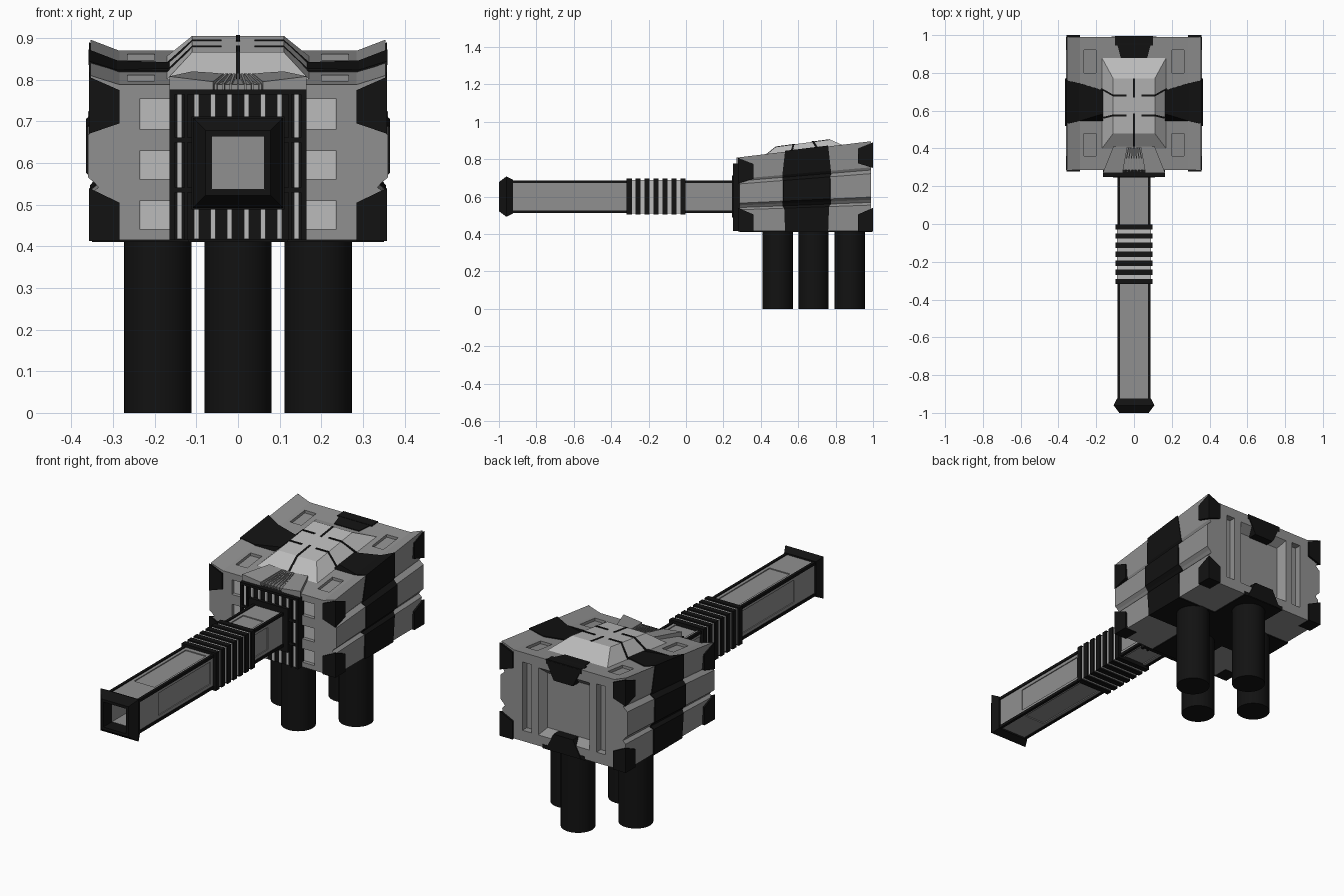
import bpy, bmesh, math
from mathutils import Vector

if "Cube" in bpy.data.objects:
    bpy.data.objects.remove(bpy.data.objects["Cube"])


def mat(name, v):
    m = bpy.data.materials.new(name)
    m.diffuse_color = (v, v, v, 1)
    m.use_nodes = True
    m.node_tree.nodes["Principled BSDF"].inputs["Base Color"].default_value = m.diffuse_color
    return m


BLACK, MID, LIGHT = mat("black", 0.006), mat("mid_grey", 0.28), mat("light_grey", 0.5)


def finish(name, bm, m):
    bmesh.ops.recalc_face_normals(bm, faces=bm.faces)
    me = bpy.data.meshes.new(name)
    bm.to_mesh(me)
    bm.free()
    ob = bpy.data.objects.new(name, me)
    bpy.context.collection.objects.link(ob)
    if m:
        me.materials.append(m)
    return ob


def add_loft(bm, rings, closed=False):
    vs = [[bm.verts.new(p) for p in r] for r in rings]
    n = len(vs[0])
    pairs = list(zip(vs, vs[1:])) + ([(vs[-1], vs[0])] if closed else [])
    for a, b in pairs:
        for i in range(n):
            j = (i + 1) % n
            bm.faces.new((a[i], a[j], b[j], b[i]))
    if not closed:
        bm.faces.new(vs[0])
        bm.faces.new(vs[-1])


def lofts(name, ring_sets, m=None, closed=False):
    bm = bmesh.new()
    for rings in ring_sets:
        add_loft(bm, rings, closed)
    return finish(name, bm, m)


def box(x0, x1, y0, y1, z0, z1):
    return [[(x0, y0, z), (x1, y0, z), (x1, y1, z), (x0, y1, z)] for z in (z0, z1)]


def cut(target, cutter):
    mod = target.modifiers.new("recess", 'BOOLEAN')
    mod.object, mod.operation, mod.solver = cutter, 'DIFFERENCE', 'EXACT'
    cutter.hide_render = True
    cutter.hide_viewport = True


def square(y, h, zc=0.6):
    return [(-h, y, zc - h), (h, y, zc - h), (h, y, zc + h), (-h, y, zc + h)]


def rim(y):      # height of the upturned side rim
    return 0.81 + (y - 0.285) * 0.122


def tray(y):     # height of the sloping deck inside the rim
    return 0.415 + (rim(y) - 0.415) * 0.945


# body: ridged side profile (x, height fraction, half width of the dark band)
HALF = [(0.345, 0, .115), (0.35, .29, .12), (0.335, .32, .13), (0.345, .35, .13),
        (0.36, .38, .125), (0.36, .64, .125), (0.337, .68, .13), (0.345, .71, .13),
        (0.354, 1, .115), (0.285, .945, .1), (0.17, .945, .065)]
FULL = HALF + [(-x, f, w) for x, f, w in reversed(HALF)]


def section(yfun, grow=0.0):
    out = []
    for x, f, w in FULL:
        y = yfun(w)
        s = 1 if x > 0 else -1
        z = 0.415 + f * (rim(y) - 0.415) + (-grow if f == 0 else grow if f > .9 else 0)
        out.append((x + s * grow, y, z))
    return out


body = lofts("body", [[section(lambda w: 0.285), section(lambda w: 0.99)]], MID)
lofts("body_dark_band", [[section(lambda w: 0.645 - w, .005), section(lambda w: 0.645 + w, .005)]], BLACK)

# recesses: front windows, rear slots, rear panel, deck pockets
rec = []
for s in (-1, 1):
    for z0, z1 in ((.44, .51), (.56, .63), (.68, .755)):
        a, b = sorted((s * .155, s * .235))
        rec.append(box(a, b, .2, .305, z0, z1))
    a, b = sorted((s * .185, s * .235))
    rec.append(box(a, b, .955, 1.1, .47, .82))
    for y in (.42, .86):
        a, b = sorted((s * .2, s * .265))
        rec.append([[(x, yy, tray(yy) + d) for x, yy in
                     ((a, y - .06), (b, y - .06), (b, y + .06), (a, y + .06))] for d in (-.014, .1)])
rec.append([[(-w, y, z0), (w, y, z0), (w, y, z1), (-w, y, z1)]
            for y, w, z0, z1 in ((.95, .12, .5, .78), (.99, .145, .47, .815), (1.1, .145, .47, .815))])
cut(body, lofts("body_recess_cutter", rec))
lofts("front_window_panels", [box(s * .195 - .039, s * .195 + .039, .302, .31, z0, z1)
      for s in (-1, 1) for z0, z1 in ((.441, .509), (.561, .629), (.681, .754))], LIGHT)

# dark corner caps
caps = []
for s in (-1, 1):
    for yo, yi, top in ((.278, .36, .81), (1.0, .92, .893)):
        def ring(zo, zi):
            return [(s * .358, yo, zo), (s * .285, yo, zi), (s * .285, yi, zi), (s * .358, yi, zi)]
        caps.append([ring(.413, .413), ring(.54, .505)])
        caps.append([ring(top - .14, top - .115), ring(top - .003, top - .035)])
lofts("corner_caps", caps, BLACK)

# dark tabs on the rear and underside
t = tray(.99)
lofts("rear_dark_tabs", [
    [[(-.07, .88, z(.88)), (.07, .88, z(.88)), (.1, .994, z(.99)), (-.1, .994, z(.99))]
     for z in (lambda y: tray(y) - .02, lambda y: tray(y) + .004)],
    [[(-.1, y, t), (.1, y, t), (.055, y, .775), (-.055, y, .775)] for y in (.945, .995)],
    [[(-.1, y, .412), (.1, y, .412), (.055, y, .5), (-.055, y, .5)] for y in (.945, .995)],
    box(-.12, .12, .287, .992, .41, .43)], BLACK)

# raised dome on the deck


def dome_z(y):
    return .866 + (y - .48) * .135


lofts("dome", [[[(-.17, .40, .78), (.17, .40, .78), (.17, .88, .83), (-.17, .88, .83)],
                [(-.17, .40, tray(.40)), (.17, .40, tray(.40)), (.17, .88, tray(.88)), (-.17, .88, tray(.88))],
                [(-.11, .48, dome_z(.48)), (.11, .48, dome_z(.48)),
                 (.11, .77, dome_z(.77)), (-.11, .77, dome_z(.77))]]], LIGHT)

# dark seams on the dome
seams = []
for path in ([(.40, tray(.40)), (.48, dome_z(.48)), (.585, dome_z(.585))],
             [(.67, dome_z(.67)), (.77, dome_z(.77))]):
    seams.append([[(-.005, y, z - .01), (.005, y, z - .01), (.005, y, z + .002), (-.005, y, z + .002)]
                  for y, z in path])
for s in (-1, 1):
    for y, ye in ((.575, .56), (.68, .715)):
        seams.append([[(s * x, yy - .005, z - .01), (s * x, yy + .005, z - .01),
                       (s * x, yy + .005, z + .003), (s * x, yy - .005, z + .003)]
                      for x, yy, z in ((.04, y, dome_z(y)), (.11, y, dome_z(y)), (.172, ye, tray(ye)))])
lofts("dome_seams", seams, BLACK)

# hood above the grille with fanned ribs
lofts("front_hood", [[[(s * .165, .27, .775), (s * .06, .27, .775), (s * .06, .27, .795), (s * .165, .27, .808)],
                      [(s * .11, .41, .775), (s * .035, .41, .775), (s * .035, .41, .815), (s * .11, .41, .82)]]
                     for s in (-1, 1)], MID)
lofts("fan_ribs", [[[(k * w - .003, y, .77), (k * w + .003, y, .77), (k * w + .003, y, z), (k * w - .003, y, z)]
                    for y, w, z in ((.275, .018, .79), (.41, .009, .815))] for k in range(-3, 4)], MID)

# striped grille plate on the front
lofts("grille_plate", [box(-.165, .165, .262, .30, .415, .775)], BLACK)
lofts("grille_light_bars", [box(x - .006, x + .006, .257, .27, .418, .77)
                            for x in [-.14 + .04 * i for i in range(8)]], LIGHT)
lofts("grille_frame", [box(-.165, .165, .25, .28, z - .006, z + .006) for z in (.535, .655, .77)]
      + [box(s * .158 - .007, s * .158 + .007, .25, .28, .415, .775) for s in (-1, 1)]
      + [box(s * .125 - .004, s * .125 + .004, .25, .28, .415, .775) for s in (-1, 1)], BLACK)
lofts("barrel_collar", [[square(.245, .112), square(.29, .112)]], BLACK)

# square barrel with shallow panels and a bore
barrel = lofts("barrel", [[square(-.93, .082), square(.29, .082)]], MID)
panels = [box(-.063, .063, -1.1, -.6, .537, .663)]
for y0, y1 in ((-.76, -.34), (-.06, .125)):
    for s in (-1, 1):
        a, b = sorted((s * .077, s * .2))
        panels.append(box(a, b, y0, y1, .543, .657))
        panels.append(box(-.058, .058, y0, y1, .6 + a, .6 + b))
cut(barrel, lofts("barrel_recess_cutter", panels))
lofts("barrel_edge_rails", [box(sx * .08 - .007, sx * .08 + .007, -.93, .28,
                                .6 + sz * .08 - .007, .6 + sz * .08 + .007)
                            for sx in (-1, 1) for sz in (-1, 1)], BLACK)
lofts("muzzle", [[square(-.925, .064), square(-.925, .09), square(-.96, .108),
                  square(-1, .078), square(-1, .064)]], BLACK, closed=True)

# ribbed grip sleeve
lofts("grip_core", [[square(-.315, .09), square(-.005, .09)]], LIGHT)
lofts("grip_rings", [[square(y - .014, .097), square(y + .014, .097)]
                     for y in [-.304 + .048 * i for i in range(7)]], BLACK)

# four round legs in a diamond
for i, (x, y) in enumerate(((0, .49), (-.193, .682), (.193, .682), (0, .875))):
    bpy.ops.mesh.primitive_cylinder_add(vertices=32, radius=.081, depth=.43, location=(x, y, .215))
    leg = bpy.context.object
    leg.name = "leg_%d" % (i + 1)
    leg.data.materials.append(BLACK)
    bpy.ops.object.shade_smooth_by_angle(angle=math.radians(35))
